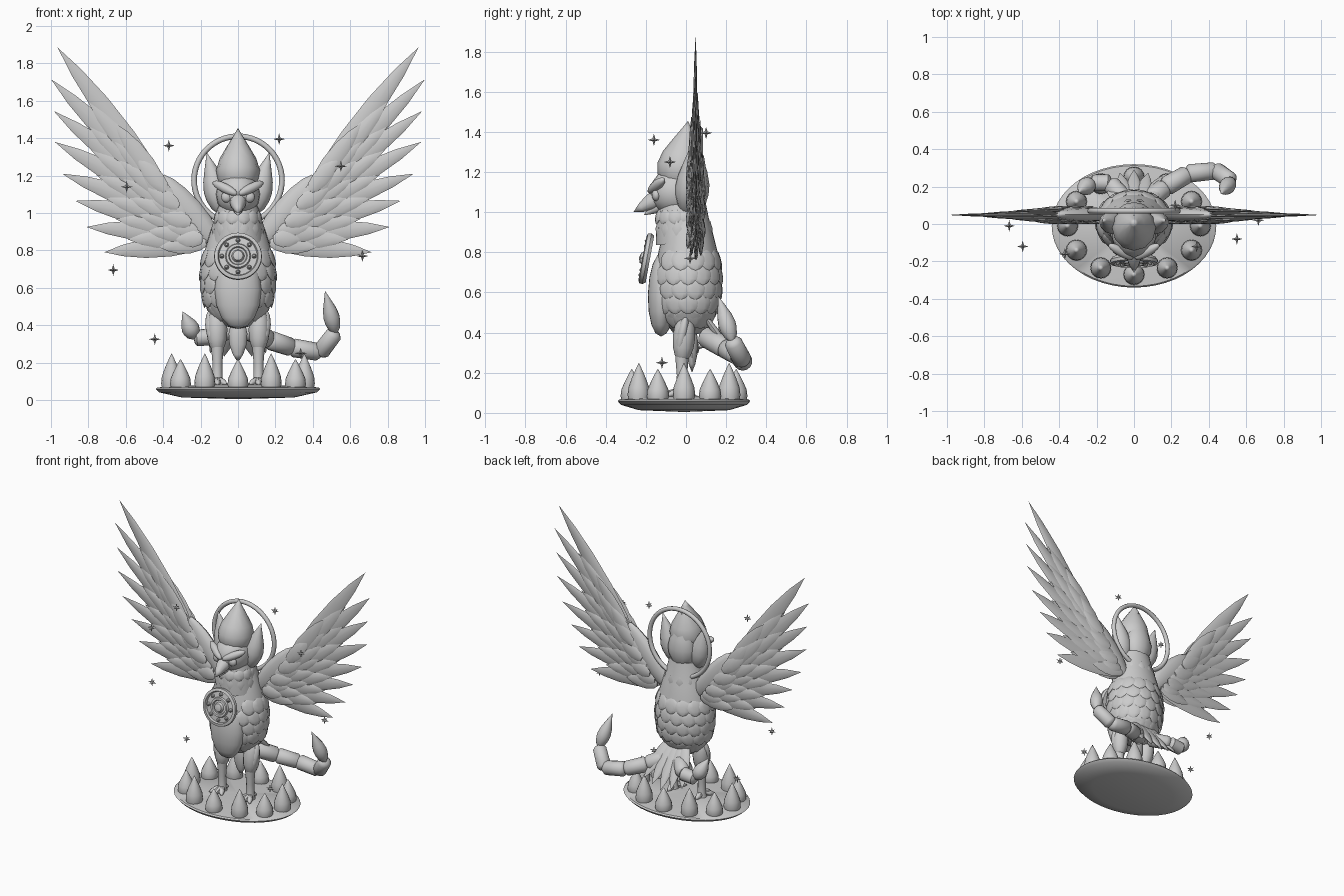
import bpy, bmesh, math
from mathutils import Vector as V

cube = bpy.data.objects.get("Cube")
if cube:
    bpy.data.objects.remove(cube)

stone = bpy.data.materials.new("plain_grey")
stone.use_nodes = True
GREY = (0.6, 0.6, 0.6, 1)
stone.diffuse_color = GREY
stone.node_tree.nodes["Principled BSDF"].inputs["Base Color"].default_value = GREY

X, Y, Z = V((1, 0, 0)), V((0, 1, 0)), V((0, 0, 1))
LEAF = [(0, .35), (.12, .75), (.35, 1), (.6, .92), (.82, .55), (1, 0)]
FLAME = [(0, .3), (.1, .72), (.25, .95), (.38, 1), (.55, .84), (.75, .47), (.9, .18), (1, 0)]
DROP = [(0, .9), (.15, 1), (.35, .93), (.6, .62), (.85, .25), (1, 0)]
EGG = [(0, 0), (.04, .4), (.14, .7), (.3, .92), (.5, 1), (.7, .92), (.86, .7), (.96, .4), (1, 0)]
LINK = [(-.12, 0), (-.06, .7), (.06, 1), (.9, .95), (1.03, .6), (1.08, 0)]
SCALE = [(0, .3), (.15, .8), (.4, 1), (.7, .9), (.92, .45), (1, 0)]


def spindle(bm, a, b, profile, r=1.0, flat=1.0, n=Y, sides=12):
    """Lathe a (t, radius) profile from a to b, flattened along n."""
    a, b = V(a), V(b)
    d = (b - a).normalized()
    w = d.cross(n).normalized()
    m = w.cross(d)
    rings = []
    for t, k in profile:
        c = a.lerp(b, t) if 0 <= t <= 1 else a + (b - a) * t
        ring = []
        for i in range(sides):
            q = math.tau * i / sides
            ring.append(bm.verts.new(c + (w * math.cos(q) + m * math.sin(q) * flat) * k * r))
        rings.append(ring)
    for lo, hi in zip(rings, rings[1:]):
        for i in range(sides):
            j = (i + 1) % sides
            bm.faces.new((lo[i], lo[j], hi[j], hi[i]))
    if profile[0][1] > 0:
        bm.faces.new(rings[0][::-1])
    if profile[-1][1] > 0:
        bm.faces.new(rings[-1])


def finish(bm, name, angle=.75):
    bmesh.ops.remove_doubles(bm, verts=bm.verts, dist=1e-5)
    bmesh.ops.recalc_face_normals(bm, faces=bm.faces)
    me = bpy.data.meshes.new(name)
    bm.to_mesh(me)
    bm.free()
    me.materials.append(stone)
    ob = bpy.data.objects.new(name, me)
    bpy.context.collection.objects.link(ob)
    bpy.ops.object.select_all(action='DESELECT')
    ob.select_set(True)
    bpy.context.view_layer.objects.active = ob
    bpy.ops.object.shade_smooth_by_angle(angle=angle)
    return ob


def single(name, *args, **kw):
    bm = bmesh.new()
    spindle(bm, *args, **kw)
    return finish(bm, name)


def blob(name, c, rx, ry, rz):
    return single(name, (c[0], c[1], c[2] - rz), (c[0], c[1], c[2] + rz), EGG,
                  r=rx, flat=ry / rx, sides=24)


# Base disc with a ring of teardrop spikes
single("base_disc", (0, -.01, 0), (0, -.01, .09),
       [(0.05, 0), (.15, .3), (.45, .42), (.65, .44), (.75, .43), (1, 0)], flat=.75, sides=48)
bm = bmesh.new()
for i in range(12):
    q = math.tau * i / 12
    x, y = .355 * math.sin(q), -.01 - .26 * math.cos(q)
    spindle(bm, (x, y, .06), (x, y, .25 if i % 2 else .22), DROP, r=.056, sides=16)
finish(bm, "base_spikes")

# Body, neck and belly
BODY = [(.38, .0), (.40, .09), (.48, .165), (.6, .198), (.7, .196), (.8, .178),
        (.9, .148), (.97, .125), (1.05, .105)]
YC, RATIO = .01, .83


def body_radius(z):
    for (z0, r0), (z1, r1) in zip(BODY, BODY[1:]):
        if z <= z1:
            return r0 + (r1 - r0) * (z - z0) / (z1 - z0)
    return BODY[-1][1]


def surface(q, z, lift=0.0):
    r = body_radius(z) + lift
    return V((r * math.sin(q), YC - r * RATIO * math.cos(q), z))


single("body", (0, YC, 0), (0, YC, 1), [(z, r) for z, r in BODY], flat=RATIO, sides=32)
single("neck", (0, -.01, .85), (0, -.03, 1.04), [(0, .14), (.4, .132), (.7, .122), (1, .105)], sides=24)
single("belly", (0, -.125, .38), (0, -.115, .8), EGG, r=.125, flat=.56, sides=24)

# Overlapping body scales, neck feathers and chest diamonds
bm = bmesh.new()
for row in range(5):
    z = .76 - row * .073
    for i in range(14):
        q = math.tau * (i + .5 * (row % 2)) / 14
        if math.cos(q) > .88:
            continue
        out = V((math.sin(q), -math.cos(q), 0))
        spindle(bm, surface(q, z + .05, -.004), surface(q, z - .05, .009), SCALE,
                r=.05, flat=.2, n=out, sides=10)
finish(bm, "body_scales")
bm = bmesh.new()
for i in range(12):
    q = math.tau * (i + .5) / 12
    out = V((math.sin(q), -math.cos(q), 0))
    p = V((0, -.025, 0)) + out * .112
    spindle(bm, p + Z * 1.01, p + out * .015 + Z * .94, SCALE, r=.036, flat=.25, n=out, sides=8)
    p = V((0, -.01, 0)) + out * .134
    spindle(bm, p + Z * .96, p + out * .006 + Z * .875, [(0, 0), (.5, 1), (1, 0)],
            r=.026, flat=.4, n=out, sides=4)
finish(bm, "neck_feathers")

# Round chest shield with rings, boss and rivets
bm = bmesh.new()
face = V((0, -.98, .18)).normalized()
c = V((0, -.18, .765))
spindle(bm, c, c + face * .05,
        [(0, 0), (0, .118), (.3, .128), (.65, .126), (.75, .108), (.45, .102), (.5, .068),
         (.75, .063), (.75, .05), (.55, .045), (.6, .034), (.95, .026), (1.1, 0)], n=X, sides=32)
side_up = face.cross(X)
for i in range(8):
    q = math.tau * i / 8
    p = c + (X * math.cos(q) + side_up * math.sin(q)) * .086
    spindle(bm, p, p + face * .042, EGG, r=.013, n=X, sides=8)
finish(bm, "chest_shield", .5)

# Head, beak, crest and halo
blob("head", (0, -.05, 1.1), .118, .13, .12)
single("beak", (0, -.13, 1.075), (0, -.262, 1.0), [(0, .045), (.35, .042), (.7, .024), (1, 0)], n=X)
single("lower_beak", (0, -.13, 1.035), (0, -.21, .985), DROP, r=.028, n=X)
single("crest", (0, -.04, 1.09), (0, .01, 1.455), FLAME, r=.117, flat=1.05, sides=12)
single("rear_crest", (0, .04, .99), (0, .045, 1.38), FLAME, r=.1, flat=.75, sides=12)
bpy.ops.mesh.primitive_torus_add(location=(0, .07, 1.175), rotation=(math.pi / 2, 0, 0),
                                 major_radius=.235, minor_radius=.015,
                                 major_segments=64, minor_segments=10)
halo = bpy.context.object
halo.name = "halo"
halo.data.materials.append(stone)
bpy.ops.object.shade_smooth_by_angle(angle=.9)

# Paired parts: crest petals, brows, eyes, legs, feet
for s, side in ((1, "left"), (-1, "right")):
    single(side + "_crest_petal", (s * .085, .0, 1.0), (s * .168, .02, 1.325), FLAME,
           r=.068, flat=.9)
    single(side + "_brow", (s * .005, -.185, 1.1), (s * .135, -.11, 1.165), EGG, r=.026, n=Z)
    blob(side + "_eye", (s * .06, -.148, 1.085), .03, .022, .03)
    single(side + "_thigh", (s * .11, -.02, .25), (s * .115, 0, .5), EGG, r=.056)
    single(side + "_hip_feather", (s * .145, .0, .48), (s * .125, -.045, .27), LEAF, r=.038, flat=.7)
    bm = bmesh.new()
    spindle(bm, (s * .11, -.02, .08), (s * .11, -.02, .3),
            [(0, .034), (.15, .027), (.5, .026), (1, .035)])
    for dx, dy in ((-.05, -.08), (0, -.1), (.05, -.08), (0, .07)):
        spindle(bm, (s * .11, -.02, .11), (s * .11 + dx, -.02 + dy, .085), LEAF, r=.02, n=Z, sides=8)
    finish(bm, side + "_leg")

    # Wing: arm plus layered fans of feathers
    single(side + "_wing_arm", (s * .1, .05, .82), (s * .43, .05, 1.2), EGG, r=.075, flat=.5, n=Y)
    tips = [(.965, 1.885), (1.0, 1.715), (.985, 1.545), (.98, 1.38),
            (.94, 1.21), (.87, 1.065), (.81, .925), (.715, .79)]
    roots = [V((.40, 0, 1.14)).lerp(V((.17, 0, .84)), i / 7) for i in range(8)]
    bm = bmesh.new()
    for layer, (reach, width) in enumerate(((1, .055), (.7, .052), (.46, .048), (.26, .045))):
        for i in range(8 if layer % 2 == 0 else 7):
            j = min(i + layer % 2, 7)
            root = (roots[i] + roots[j]) / 2
            tip = V(((tips[i][0] + tips[j][0]) / 2, 0, (tips[i][1] + tips[j][1]) / 2))
            tip = root.lerp(tip, reach)
            for y in ({0} if layer == 0 else {-.013 * layer, .013 * layer}):
                yy = .048 + y + (.005 if i % 2 else -.005)
                spindle(bm, (s * root.x, yy, root.z), (s * tip.x, .048 + y * .8, tip.z), LEAF,
                        r=width, flat=.2, n=Y, sides=8)
    finish(bm, side + "_wing_feathers")


# Segmented tails ending in pointed stings
def tail(name, pts):
    bm = bmesh.new()
    for k, ((p, r), (q, _)) in enumerate(zip(pts, pts[1:])):
        last = k == len(pts) - 2
        spindle(bm, p, q, FLAME if last else LINK, r=r, n=V((.2, .9, .4)), sides=14)
    finish(bm, name)


tail("long_tail", [((.04, .1, .38), .055), ((.17, .2, .32), .052), ((.29, .27, .28), .05),
                   ((.44, .285, .255), .047), ((.52, .23, .36), .044), ((.465, .16, .585), .045)])
tail("short_tail", [((-.04, .12, .38), .05), ((-.13, .22, .34), .046),
                    ((-.23, .22, .33), .048), ((-.297, .17, .475), 0)])

# Fan of tail feathers at the back
bm = bmesh.new()
for i in range(-2, 3):
    spindle(bm, (i * .025, .08, .5), (i * .075, .29 - .015 * abs(i), .21 + .02 * abs(i)), LEAF,
            r=.045, flat=.4, n=V((0, .8, .6)), sides=10)
spindle(bm, (0, .03, .44), (0, .03, .2), LEAF, r=.05, flat=.6)
finish(bm, "tail_feathers")

# Floating six-pointed sparkles
bm = bmesh.new()
for p in ((-.37, -.16, 1.36), (.22, .1, 1.395), (-.595, -.12, 1.14), (.55, -.08, 1.25),
          (-.667, -.01, .695), (.665, .02, .77), (-.445, .06, .325), (.335, -.12, .25)):
    for d, n in ((X, Y), (Y, Z), (Z, X)):
        spindle(bm, V(p) - d * .031, V(p) + d * .031, [(0, 0), (.5, .009), (1, 0)], n=n, sides=4)
finish(bm, "sparkles", .2)
